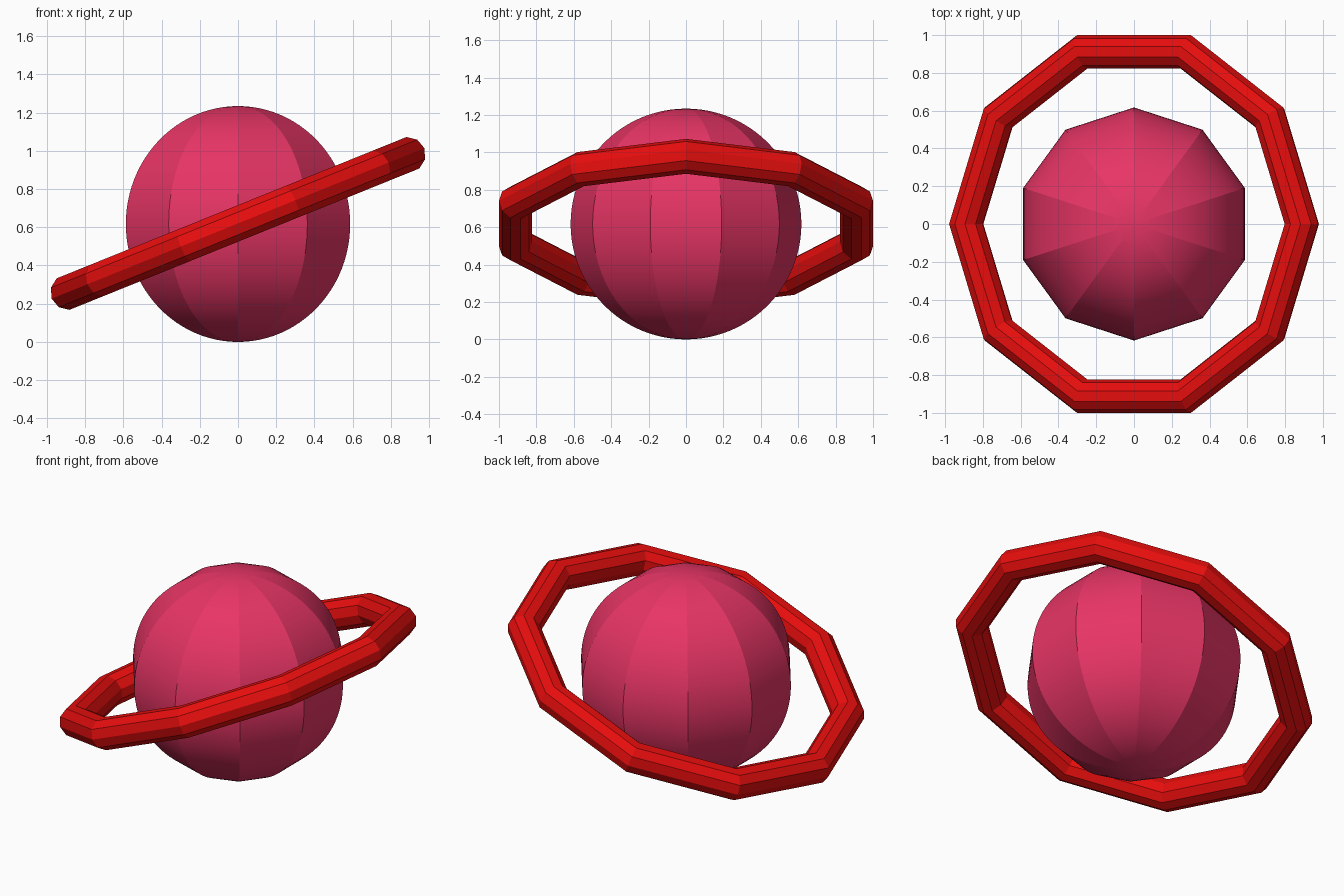
import bpy
import math

cube = bpy.data.objects.get("Cube")
if cube:
    bpy.data.objects.remove(cube, do_unlink=True)


def make_material(name, color):
    mat = bpy.data.materials.new(name)
    mat.use_nodes = True
    mat.diffuse_color = color
    mat.node_tree.nodes["Principled BSDF"].inputs["Base Color"].default_value = color
    return mat


def finish(name, mat):
    obj = bpy.context.object
    obj.name = name
    obj.data.materials.clear()
    obj.data.materials.append(mat)
    return obj


pink = make_material("pink", (0.8, 0.035, 0.13, 1))
red = make_material("red", (0.8, 0.004, 0.004, 1))

radius = 0.617
sides = 10

# Planet: ten flat-sided gores, rounded from pole to pole
bpy.ops.mesh.primitive_uv_sphere_add(segments=sides, ring_count=48, radius=radius,
                                     location=(0, 0, radius))
finish("planet", pink)
bpy.ops.object.shade_smooth_by_angle(angle=math.radians(5))

# Ring: ten-sided faceted torus, tilted up towards +x
bpy.ops.mesh.primitive_torus_add(major_segments=sides, minor_segments=sides,
                                 major_radius=0.958, minor_radius=0.0935,
                                 location=(0, 0, radius + 0.003),
                                 rotation=(0, math.radians(-22), 0))
finish("planet_ring", red)
bpy.ops.object.shade_flat()
